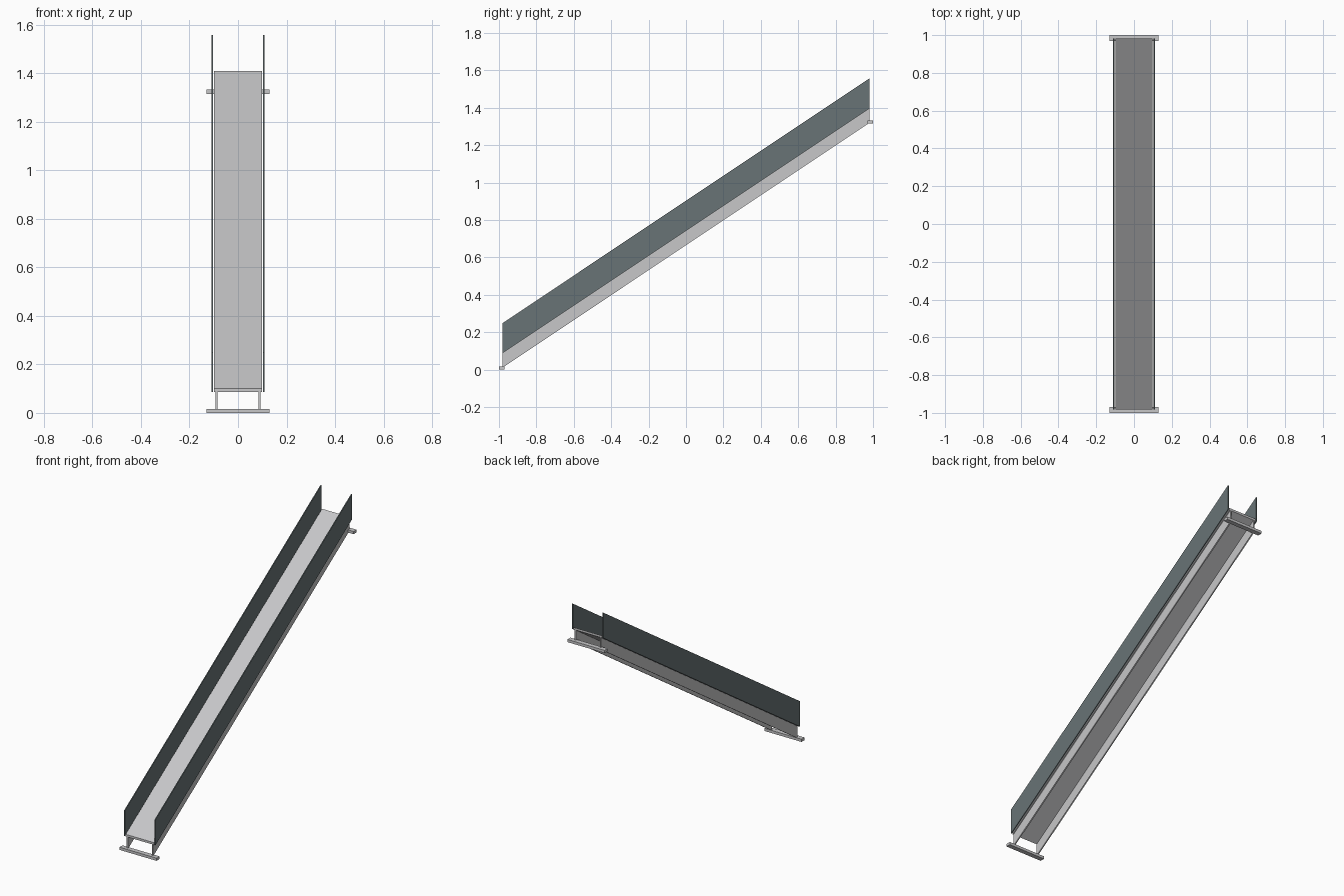
import bpy
import bmesh

cube = bpy.data.objects.get("Cube")
if cube:
    bpy.data.objects.remove(cube, do_unlink=True)


def material(name, rgb):
    mat = bpy.data.materials.new(name)
    mat.use_nodes = True
    mat.diffuse_color = (*rgb, 1)
    mat.node_tree.nodes["Principled BSDF"].inputs["Base Color"].default_value = (*rgb, 1)
    return mat


GREY = material("light grey metal", (0.57, 0.57, 0.58))
SLATE = material("slate grey panel", (0.14, 0.173, 0.18))

Y_LOW, Y_HIGH = -0.982, 0.982   # ends of the ramp
RISE = 1.31                     # height gained along the ramp


def slab(name, x0, x1, y0, y1, z0, z1, mat, rise=0.0):
    """Box whose far end is lifted by rise, keeping both ends vertical."""
    bm = bmesh.new()
    bmesh.ops.create_cube(bm, size=1)
    for v in bm.verts:
        far = v.co.y > 0
        v.co = (x1 if v.co.x > 0 else x0,
                y1 if far else y0,
                (z1 if v.co.z > 0 else z0) + (rise if far else 0))
    mesh = bpy.data.meshes.new(name)
    bm.to_mesh(mesh)
    bm.free()
    mesh.materials.append(mat)
    obj = bpy.data.objects.new(name, mesh)
    bpy.context.collection.objects.link(obj)
    return obj


# Sloping deck
slab("ramp_deck", -0.099, 0.099, Y_LOW, Y_HIGH, 0.086, 0.1, GREY, RISE)

# Support beam and side panel on each side
for side, s in (("left", 1), ("right", -1)):
    beam = sorted((s * 0.084, s * 0.092))
    panel = sorted((s * 0.104, s * 0.11))
    slab(side + "_beam", *beam, Y_LOW, Y_HIGH, 0.01, 0.086, GREY, RISE)
    slab(side + "_side_panel", *panel, Y_LOW, Y_HIGH, 0.087, 0.248, SLATE, RISE)

# Crossbars under both ends
slab("lower_crossbar", -0.13, 0.13, -1.0, -0.97, 0.0, 0.017, GREY)
slab("upper_crossbar", -0.13, 0.13, 0.97, 1.0, 1.315, 1.332, GREY)
